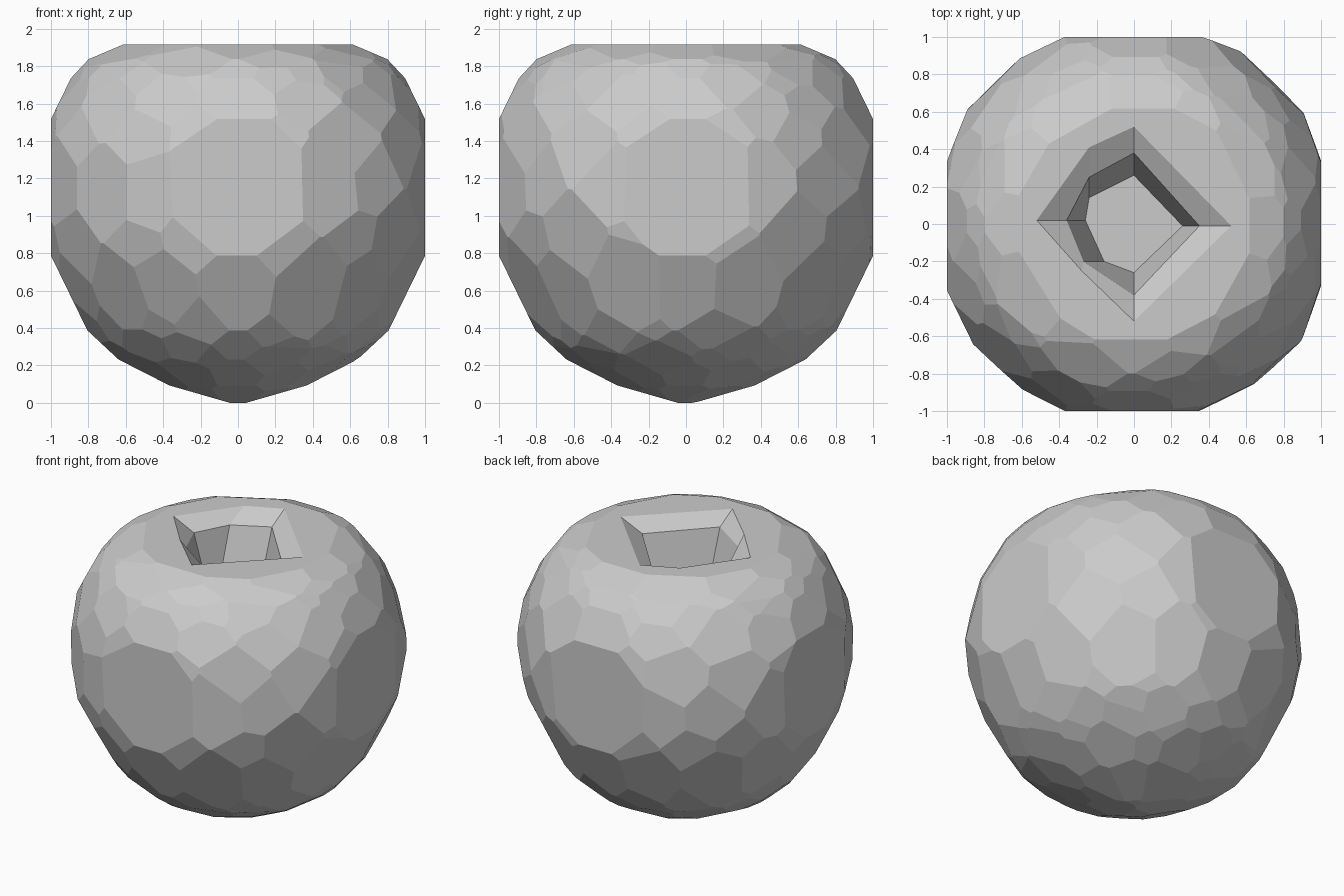
import bpy, bmesh, math, random
from mathutils import Vector

random.seed(4)
if "Cube" in bpy.data.objects:
    bpy.data.objects.remove(bpy.data.objects["Cube"])

grey = bpy.data.materials.new("plain grey")
grey.use_nodes = True
color = (0.6, 0.6, 0.6, 1)
grey.diffuse_color = color
grey.node_tree.nodes["Principled BSDF"].inputs["Base Color"].default_value = color


def add_object(name, bm):
    bmesh.ops.recalc_face_normals(bm, faces=bm.faces)
    mesh = bpy.data.meshes.new(name)
    bm.to_mesh(mesh)
    bm.free()
    mesh.materials.append(grey)
    obj = bpy.data.objects.new(name, mesh)
    bpy.context.collection.objects.link(obj)
    return obj


def slice_off(bm, normal, distance):
    """Cut away everything beyond a plane and cap the cut."""
    cut = bmesh.ops.bisect_plane(
        bm, geom=bm.verts[:] + bm.edges[:] + bm.faces[:], dist=1e-5,
        plane_co=CENTER + normal * distance, plane_no=normal, clear_outer=True)
    edges = [e for e in cut["geom_cut"]
             if isinstance(e, bmesh.types.BMEdge) and e.is_boundary]
    if len(edges) > 2:
        bmesh.ops.contextual_create(bm, geom=edges)


# Body: a block carved into a squat, faceted ball
CENTER = Vector((0, 0, 1.15))
body_bm = bmesh.new()
bmesh.ops.create_cube(body_bm, size=2)
for v in body_bm.verts:
    v.co.z = 1.915 if v.co.z > 0 else 0

# Facet rings: elevation, distance from centre, facet count, half-step turn
rings = [
    (-74, 1.117, 8, 0), (-63, 1.108, 12, 0), (-55, 1.11, 12, 1),
    (-47, 1.107, 16, 0), (-37, 1.09, 16, 1), (-26, 1.058, 16, 0),
    (-14, 1.06, 16, 1), (0, 1.053, 16, 0), (13, 1.062, 16, 1),
    (26, 1.06, 16, 0), (36, 1.063, 16, 1), (43, 1.053, 16, 0),
    (55, 1.012, 12, 1), (67, 0.945, 12, 0),
]
for elevation, distance, count, half in rings:
    el = math.radians(elevation)
    for i in range(count):
        turn = math.tau * (i + half / 2) / count
        on_axis = not half and i % (count // 4) == 0
        wobble = 0 if on_axis else 1
        a = turn + wobble * random.uniform(-0.07, 0.07)
        e = el + wobble * random.uniform(-0.04, 0.04)
        normal = Vector((math.cos(a) * math.cos(e), math.sin(a) * math.cos(e), math.sin(e)))
        slice_off(body_bm, normal, distance + wobble * random.uniform(-0.006, 0.008))
body = add_object("body", body_bm)

# Pit: kite-shaped hollow with a sloped lip and steep walls
rim = [(0, .52), (.52, -.01), (0, -.52), (-.28, -.25), (-.52, .02), (-.24, .41)]
lip = [(0, .38), (.35, -.01), (0, -.38), (-.27, -.2), (-.36, .02), (-.24, .25)]
floor = [(0, .26), (.26, -.01), (0, -.26), (-.16, -.2), (-.26, .02), (-.24, .14)]
pit_bm = bmesh.new()
loops = [[pit_bm.verts.new((x, y, z)) for x, y in outline]
         for outline, z in ((rim, 2.1), (rim, 1.915), (lip, 1.84), (floor, 1.5))]
for upper, lower in zip(loops, loops[1:]):
    for i in range(len(rim)):
        j = (i + 1) % len(rim)
        pit_bm.faces.new((upper[i], upper[j], lower[j], lower[i]))
pit_bm.faces.new(loops[0])
pit_bm.faces.new(loops[-1])
pit = add_object("pit_cutter", pit_bm)
pit.hide_render = True
pit.hide_set(True)

hollow = body.modifiers.new("pit", "BOOLEAN")
hollow.operation = "DIFFERENCE"
hollow.solver = "EXACT"
hollow.object = pit
